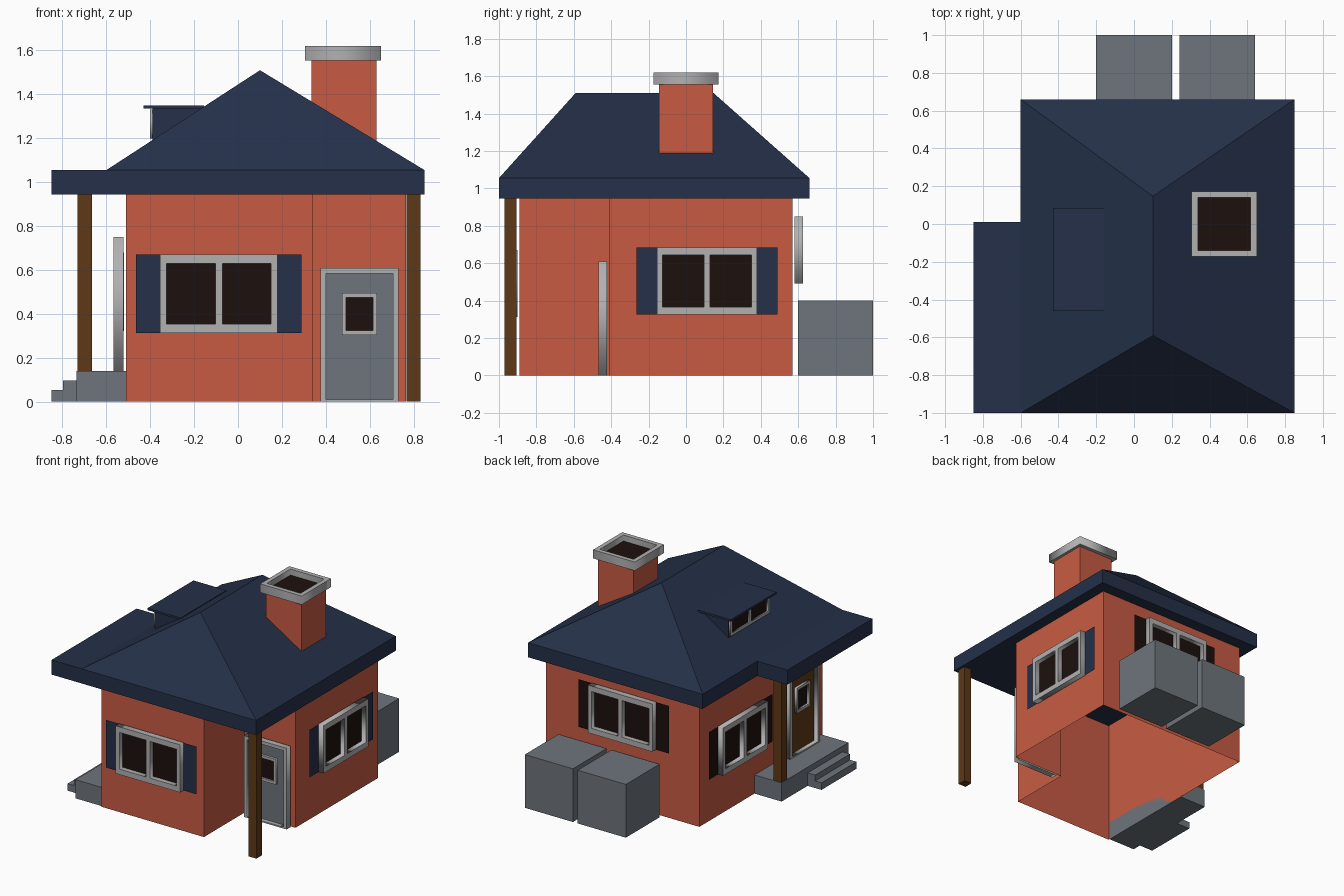
import bpy, bmesh
from mathutils import Matrix, Vector

if "Cube" in bpy.data.objects:
    bpy.data.objects.remove(bpy.data.objects["Cube"])


def mat(name, r, g, b):
    m = bpy.data.materials.new(name)
    m.diffuse_color = (r, g, b, 1)
    m.use_nodes = True
    m.node_tree.nodes["Principled BSDF"].inputs["Base Color"].default_value = m.diffuse_color
    return m


BRICK = mat("brick", 0.58, 0.105, 0.056)
NAVY = mat("navy", 0.018, 0.03, 0.066)
WOOD = mat("wood", 0.115, 0.04, 0.008)
GLASS = mat("dark_glass", 0.012, 0.005, 0.004)
TRIM = mat("trim", 0.44, 0.44, 0.44)
STONE = mat("stone", 0.156, 0.178, 0.205)


def add(name, mesh, material, matrix=None):
    mesh.materials.clear()
    mesh.materials.append(material)
    ob = bpy.data.objects.new(name, mesh)
    bpy.context.collection.objects.link(ob)
    if matrix:
        ob.matrix_world = matrix
    return ob


def poly(name, verts, faces, material, matrix=None):
    me = bpy.data.meshes.new(name)
    me.from_pydata(verts, [], faces)
    bm = bmesh.new()
    bm.from_mesh(me)
    if len(faces) > 1:
        bmesh.ops.recalc_face_normals(bm, faces=bm.faces)
    bm.to_mesh(me)
    bm.free()
    return add(name, me, material, matrix)


def prism(name, pts, axis, lo, hi, material, caps=True):
    """Extrude a 2D outline along the given axis (1 = y, 2 = z)."""
    put = (lambda a, b, c: (a, c, b)) if axis == 1 else (lambda a, b, c: (a, b, c))
    n = len(pts)
    verts = [put(a, b, lo) for a, b in pts] + [put(a, b, hi) for a, b in pts]
    faces = [(i, (i + 1) % n, n + (i + 1) % n, n + i) for i in range(n)]
    if caps:
        faces += [tuple(range(n))[::-1], tuple(range(n, 2 * n))]
    return poly(name, verts, faces, material)


def box(name, x0, x1, y0, y1, z0, z1, material):
    return prism(name, [(x0, y0), (x1, y0), (x1, y1), (x0, y1)], 2, z0, z1, material)


def facing(side, centre, wall):
    """Matrix for a wall: local x along it, y up, z outward."""
    u, n = {"front": ((1, 0, 0), (0, -1, 0)), "right": ((0, 1, 0), (1, 0, 0)),
            "back": ((-1, 0, 0), (0, 1, 0)), "left": ((0, -1, 0), (-1, 0, 0))}[side]
    u, n, up = Vector(u), Vector(n), Vector((0, 0, 1))
    m = Matrix((u, up, n)).transposed().to_4x4()
    # centre is signed along the world axis, wall is the world offset of the plane
    m.translation = Vector((abs(u.x) * centre + abs(n.x) * wall,
                            abs(u.y) * centre + abs(n.y) * wall, 0))
    return m


def panel(name, r, d, material, m):
    a, b, c, e = r
    return poly(name, [(a, c, d), (b, c, d), (b, e, d), (a, e, d)], [(0, 1, 2, 3)], material, m)


def frame(name, outer, holes, d0, d1, m):
    """Flat frame with rectangular holes; rectangles are (left, right, bottom, top)."""
    cu = bpy.data.curves.new(name, 'CURVE')
    cu.dimensions, cu.fill_mode = '2D', 'BOTH'
    cu.extrude = (d1 - d0) / 2
    for a, b, c, e in [outer] + holes:
        s = cu.splines.new('POLY')
        s.points.add(3)
        for p, (x, y) in zip(s.points, [(a, c), (b, c), (b, e), (a, e)]):
            p.co = (x, y, 0, 1)
        s.use_cyclic_u = True
    tmp = bpy.data.objects.new(name + "_curve", cu)
    me = bpy.data.meshes.new_from_object(tmp)
    bpy.data.objects.remove(tmp)
    return add(name, me, TRIM, m @ Matrix.Translation((0, 0, (d0 + d1) / 2)))


def window(side, centre, wall, zc, shutter):
    m = facing(side, centre, wall)
    w, h = 0.268, 0.179
    holes = [(-0.238, -0.016, zc - 0.138, zc + 0.138), (0.016, 0.238, zc - 0.138, zc + 0.138)]
    frame(side + "_window_frame", (-w, w, zc - h, zc + h), holes, 0.01, 0.055, m)
    panel(side + "_window_glass", (-w, w, zc - h, zc + h), 0.018, GLASS, m)
    for s, tag in ((-1, "a"), (1, "b")):
        a, b = sorted((s * w, s * 0.376))
        panel(f"{side}_shutter_{tag}", (a, b, zc - h, zc + h), 0.014, shutter, m)


def door(side, centre, wall, z, material):
    m = facing(side, centre, wall)
    frame(side + "_door_frame", (-0.178, 0.178, z, z + 0.61),
          [(-0.152, 0.152, z + 0.01, z + 0.585)], 0.012, 0.057, m)
    panel(side + "_door", (-0.178, 0.178, z, z + 0.61), 0.025, material, m)
    frame(side + "_door_window_frame", (-0.08, 0.08, z + 0.305, z + 0.495),
          [(-0.062, 0.062, z + 0.325, z + 0.475)], 0.026, 0.045, m)
    panel(side + "_door_glass", (-0.07, 0.07, z + 0.315, z + 0.485), 0.03, GLASS, m)


# Walls: open L-shaped shell
prism("walls", [(-0.51, -0.89), (0.34, -0.89), (0.34, -0.41), (0.765, -0.41),
                (0.765, 0.57), (-0.51, 0.57)], 2, 0, 0.945, BRICK, caps=False)

# Hipped roof with a flat porch cover
outline = [(-0.85, -1), (-0.6, -1), (0.85, -1), (0.85, 0.66),
           (-0.6, 0.66), (-0.6, 0.01), (-0.85, 0.01)]
verts = [(x, y, z) for z in (0.945, 1.055) for x, y in outline]
verts += [(0.1, -0.59, 1.51), (0.1, 0.147, 1.51)]
faces = [(i, (i + 1) % 7, 7 + (i + 1) % 7, 7 + i) for i in range(7)]
faces += [(6, 5, 4, 3, 2, 1, 0), (7, 8, 12, 13), (8, 9, 14),
          (9, 10, 15, 14), (10, 11, 15), (11, 12, 8, 14, 15)]
poly("roof", verts, faces, NAVY)

# Dormer on the left slope
prism("dormer_body", [(-0.39, 1.185), (-0.165, 1.335), (-0.39, 1.335)], 1, -0.43, 0.055, NAVY)
box("dormer_roof", -0.43, -0.155, -0.46, 0.085, 1.335, 1.35, NAVY)
dm = facing("left", -0.1875, -0.39)
frame("dormer_frame", (-0.235, 0.235, 1.2, 1.332),
      [(-0.21, -0.015, 1.222, 1.312), (0.015, 0.21, 1.222, 1.312)], 0.0, 0.012, dm)
panel("dormer_glass", (-0.23, 0.23, 1.205, 1.33), 0.003, GLASS, dm)

# Chimney: stack follows the roof slope, cap is a hollow ring
prism("chimney_stack", [(0.335, 1.36), (0.63, 1.185), (0.63, 1.555), (0.335, 1.555)],
      1, -0.145, 0.145, BRICK)
cap = Matrix.Translation((0.478, 0, 0))
frame("chimney_cap", (-0.173, 0.173, -0.173, 0.173),
      [(-0.14, 0.14, -0.14, 0.14)], 1.555, 1.62, cap)
panel("chimney_opening", (-0.14, 0.14, -0.14, 0.14), 1.575, GLASS, cap)

# Windows and doors
window("front", -0.0875, -0.89, 0.492, NAVY)
window("right", 0.112, 0.765, 0.505, NAVY)
window("back", 0.11, 0.57, 0.67, GLASS)
window("left", 0.1, -0.51, 0.5, GLASS)
door("front", 0.553, -0.41, 0, STONE)
door("left", -0.605, -0.51, 0.14, WOOD)

# Posts
box("front_post", 0.768, 0.832, -0.97, -0.905, 0, 0.945, WOOD)
box("porch_post", -0.73, -0.665, -0.155, -0.09, 0.14, 0.945, WOOD)

# Porch platform and steps
box("porch_platform", -0.735, -0.51, -0.88, -0.085, 0, 0.14, STONE)
prism("porch_steps", [(-0.85, 0), (-0.735, 0), (-0.735, 0.097), (-0.797, 0.097),
                      (-0.797, 0.053), (-0.85, 0.053)], 1, -0.81, -0.395, STONE)

# Storage boxes behind the house
for i, x in enumerate((-0.2, 0.24)):
    box(f"storage_box_{i + 1}", x, x + 0.4, 0.6, 1.0, 0, 0.4, STONE)
